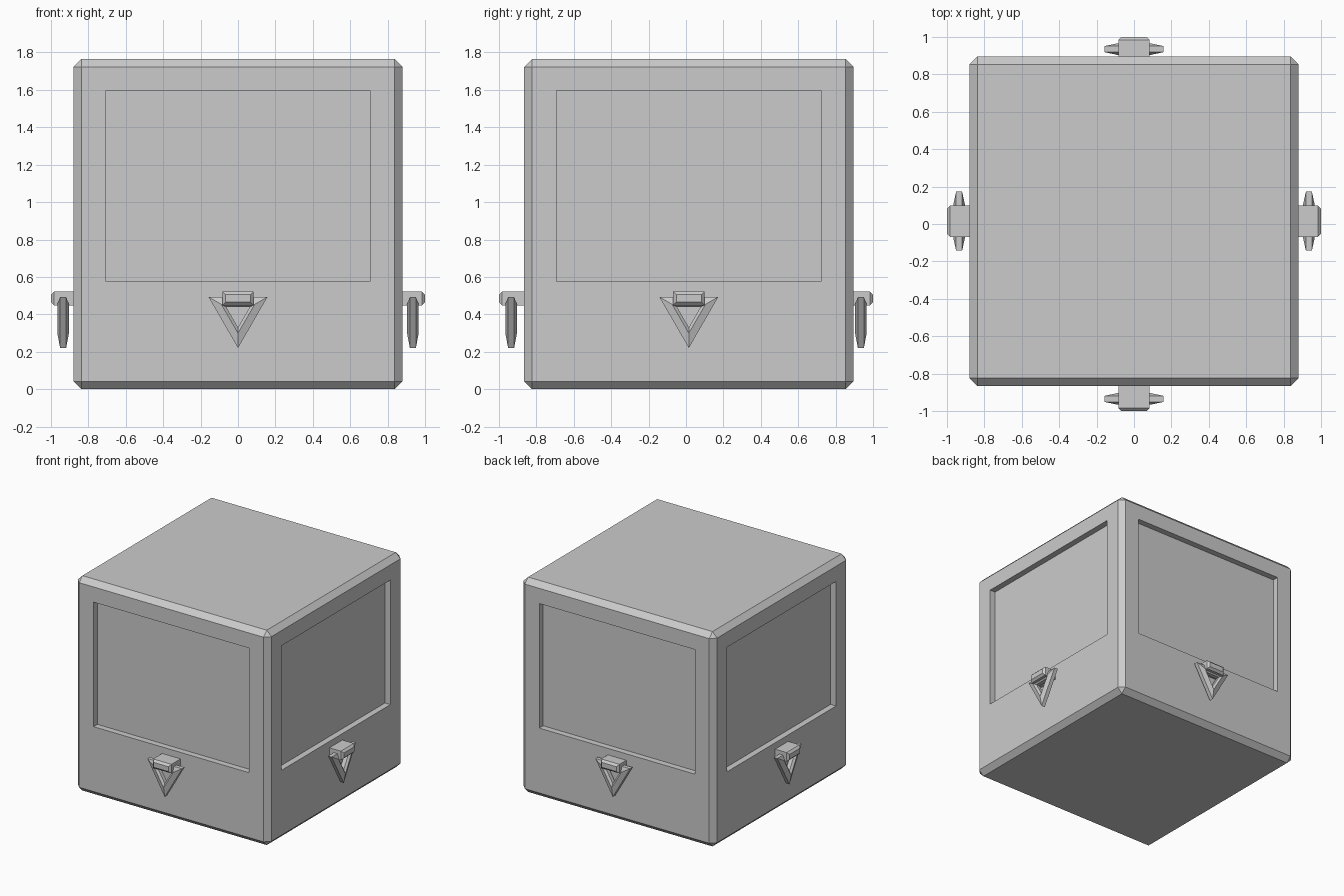
import bpy, bmesh
from math import sin, cos, pi
from mathutils import Matrix, Vector

if "Cube" in bpy.data.objects:
    bpy.data.objects.remove(bpy.data.objects["Cube"])

CY = 0.015            # body centre along y
HALF, H = 0.88, 1.765


def finish(bm, name):
    bmesh.ops.recalc_face_normals(bm, faces=bm.faces)
    me = bpy.data.meshes.new(name)
    bm.to_mesh(me)
    bm.free()
    ob = bpy.data.objects.new(name, me)
    bpy.context.collection.objects.link(ob)
    return ob


def box(bm, lo, hi):
    lo, hi = Vector(lo), Vector(hi)
    m = Matrix.Translation((lo + hi) / 2) @ Matrix.Diagonal((*(hi - lo), 1))
    return bmesh.ops.create_cube(bm, size=1, matrix=m)["verts"]


# Chamfered cube body
bm = bmesh.new()
box(bm, (-HALF, CY - HALF, 0), (HALF, CY + HALF, H))
bmesh.ops.bevel(bm, geom=bm.edges[:], offset=0.042, segments=1, affect='EDGES')

# Recessed panel in each of the four side faces
for f in [f for f in bm.faces if f.calc_area() > 2 and abs(f.normal.z) < 0.1]:
    n = f.normal.copy()
    bmesh.ops.inset_region(bm, faces=[f], thickness=0.05)
    side = Vector((-n.y, n.x, 0))
    for v in f.verts:
        s = (v.co - Vector((0, CY, 0))).dot(side)
        z = 1.598 if v.co.z > 0.9 else 0.575
        v.co = Vector((0, CY, z)) + n * HALF + side * (0.707 if s > 0 else -0.707)
    ret = bmesh.ops.extrude_face_region(bm, geom=[f])
    vs = [g for g in ret["geom"] if isinstance(g, bmesh.types.BMVert)]
    bmesh.ops.translate(bm, verts=vs, vec=-n * 0.05)
    bmesh.ops.delete(bm, geom=[f], context='FACES_ONLY')
finish(bm, "body")


# Handle on one side: chamfered peg and hanging triangular ring
def handle(name, angle, centre, reach):
    place = Matrix.Translation(centre) @ Matrix.Rotation(angle, 4, 'Z')

    bm = bmesh.new()
    box(bm, (-0.084, -reach, 0.448), (0.084, -HALF + 0.06, 0.522))
    end = min(bm.faces, key=lambda f: f.calc_center_median().y)
    bmesh.ops.bevel(bm, geom=list(end.edges), offset=0.017, segments=1, affect='EDGES')
    bm.transform(place)
    finish(bm, name + "_peg")

    bm = bmesh.new()
    section = [(0.182, 0.016), (0.103, 0.031), (0.072, 0.016),
               (0.072, -0.016), (0.103, -0.031), (0.182, -0.016)]
    rings = []
    for k in range(3):
        a = -pi / 2 + k * 2 * pi / 3
        rings.append([bm.verts.new((r * cos(a), d - reach + 0.065, 0.402 + r * sin(a)))
                      for r, d in section])
    for k in range(3):
        p, q = rings[k], rings[(k + 1) % 3]
        for i in range(6):
            j = (i + 1) % 6
            bm.faces.new((p[i], p[j], q[j], q[i]))
    bm.transform(place)
    finish(bm, name + "_ring")


handle("front_handle", 0, (0, 0, 0), 1.0)
handle("right_handle", pi / 2, (0, CY, 0), 1.0)
handle("back_handle", pi, (0, 0, 0), 1.0)
handle("left_handle", -pi / 2, (0, CY, 0), 1.0)
